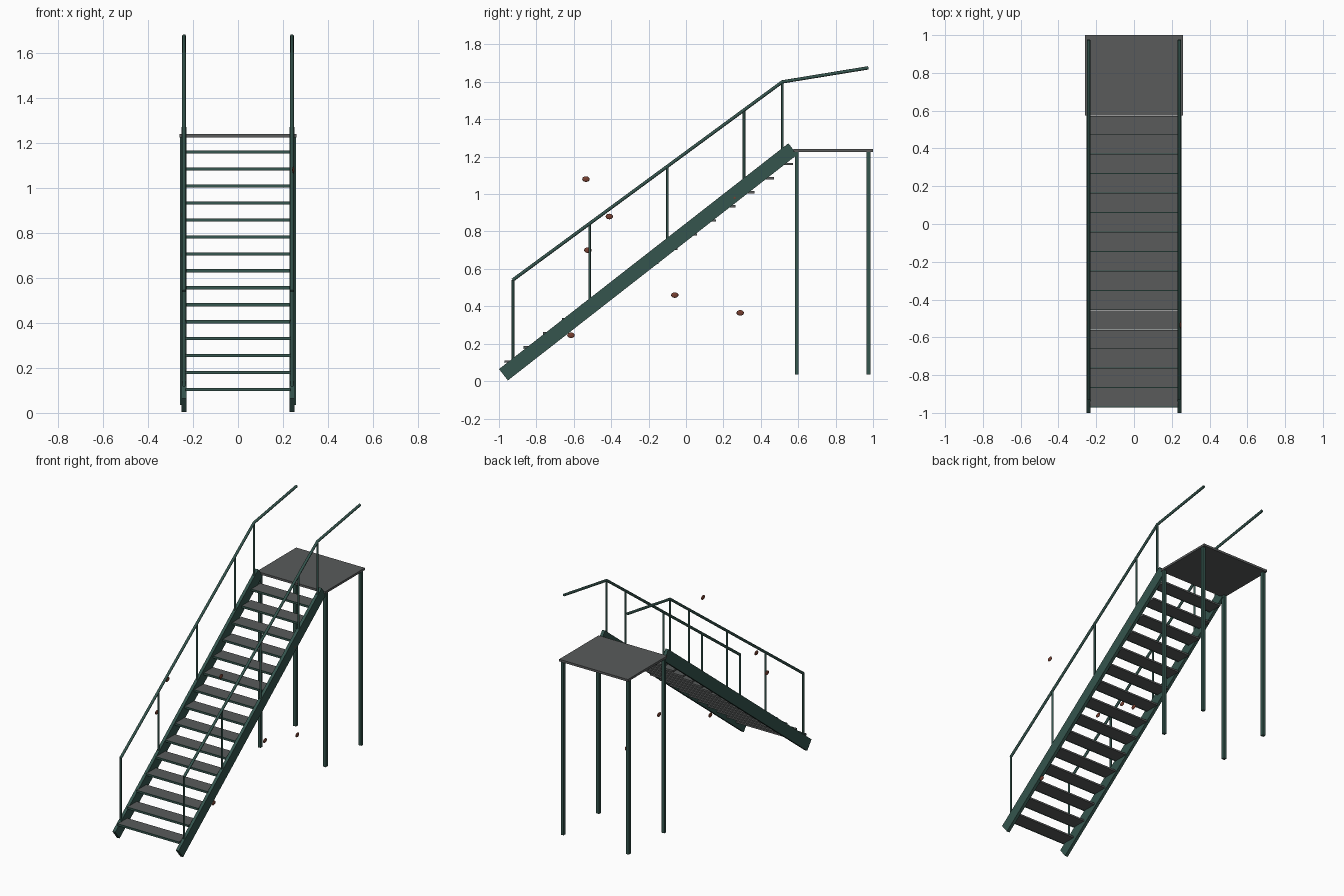
import bpy
import math
from mathutils import Vector

if "Cube" in bpy.data.objects:
    bpy.data.objects.remove(bpy.data.objects["Cube"])


def material(name, rgb):
    m = bpy.data.materials.new(name)
    m.diffuse_color = (*rgb, 1)
    m.use_nodes = True
    m.node_tree.nodes["Principled BSDF"].inputs["Base Color"].default_value = m.diffuse_color
    return m


green = material("green_paint", (0.035, 0.09, 0.075))
grey = material("dark_tread", (0.10, 0.105, 0.105))
rust = material("rust", (0.18, 0.05, 0.03))


def box(name, center, size, mat, rot_x=0.0):
    bpy.ops.mesh.primitive_cube_add(size=1, location=center, rotation=(rot_x, 0, 0))
    o = bpy.context.object
    o.name = name
    o.scale = size
    bpy.ops.object.transform_apply(location=False, rotation=True, scale=True)
    o.data.materials.append(mat)
    return o


def tube(name, points, radius, mat):
    c = bpy.data.curves.new(name, 'CURVE')
    c.dimensions = '3D'
    c.bevel_depth = radius
    c.bevel_resolution = 2
    c.use_fill_caps = True
    s = c.splines.new('POLY')
    s.points.add(len(points) - 1)
    for p, q in zip(s.points, points):
        p.co = (*q, 1)
    o = bpy.data.objects.new(name, c)
    bpy.context.collection.objects.link(o)
    o.data.materials.append(mat)
    bpy.ops.object.select_all(action='DESELECT')
    o.select_set(True)
    bpy.context.view_layer.objects.active = o
    bpy.ops.object.convert(target='MESH')
    bpy.ops.object.shade_smooth_by_angle(angle=math.radians(50))
    return o


# Treads with painted nosing
STEPS, RISE, RUN = 15, 0.0754, 0.103
for i in range(STEPS):
    y, z = -0.97 + i * RUN, 0.105 + i * RISE
    box(f"tread_{i + 1}", (0, y + 0.052, z), (0.465, 0.098, 0.012), grey)
    box(f"tread_nosing_{i + 1}", (0, y + 0.001, z - 0.001), (0.465, 0.005, 0.014), green)

# Top landing
box("landing", (0, 0.787, 1.2325), (0.52, 0.426, 0.015), grey)

# Slanted stringer outline: centres of its lower and upper ends
low, high = Vector((0, -0.976, 0.034)), Vector((0, 0.571, 1.241))
span = high - low
slope = math.atan2(span.z, span.y)


def rail_height(y):
    return 0.54 + (y + 0.925) * (1.60 - 0.54) / 1.44


def stringer_height(y):
    return low.z + (y - low.y) * math.tan(slope)


for side, sx in (("left", -1), ("right", 1)):
    mid = (low + high) / 2
    box(f"{side}_stringer", (sx * 0.24, mid.y, mid.z),
        (0.021, span.length, 0.077), green, slope)

    # Landing legs
    for where, y in (("front", 0.592), ("back", 0.975)):
        box(f"{side}_{where}_leg", (sx * 0.247, y, 0.631), (0.021, 0.021, 1.192), green)

    # Handrail and its posts
    x = sx * 0.24
    tube(f"{side}_handrail",
         [(x, -0.927, 0.54), (x, 0.515, 1.60), (x, 0.975, 1.675)], 0.009, green)
    for n, y in enumerate((-0.925, -0.515, -0.10, 0.31, 0.515)):
        tube(f"{side}_rail_post_{n + 1}",
             [(x, y, stringer_height(y)), (x, y, rail_height(y))], 0.0068, green)

# Small rust spots beside the stairs
spots = [(1, -0.535, 1.08), (1, 0.26, 0.98), (1, -0.06, 0.46), (1, 0.29, 0.365),
         (1, -0.615, 0.245), (-1, -0.41, 0.88), (-1, -0.525, 0.70)]
for n, (sx, y, z) in enumerate(spots):
    bpy.ops.mesh.primitive_uv_sphere_add(segments=12, ring_count=8, radius=1,
                                         location=(sx * 0.246, y, z))
    o = bpy.context.object
    o.name = f"rust_spot_{n + 1}"
    o.scale = (0.005, 0.02, 0.015)
    bpy.ops.object.transform_apply(location=False, rotation=False, scale=True)
    bpy.ops.object.shade_smooth()
    o.data.materials.append(rust)
